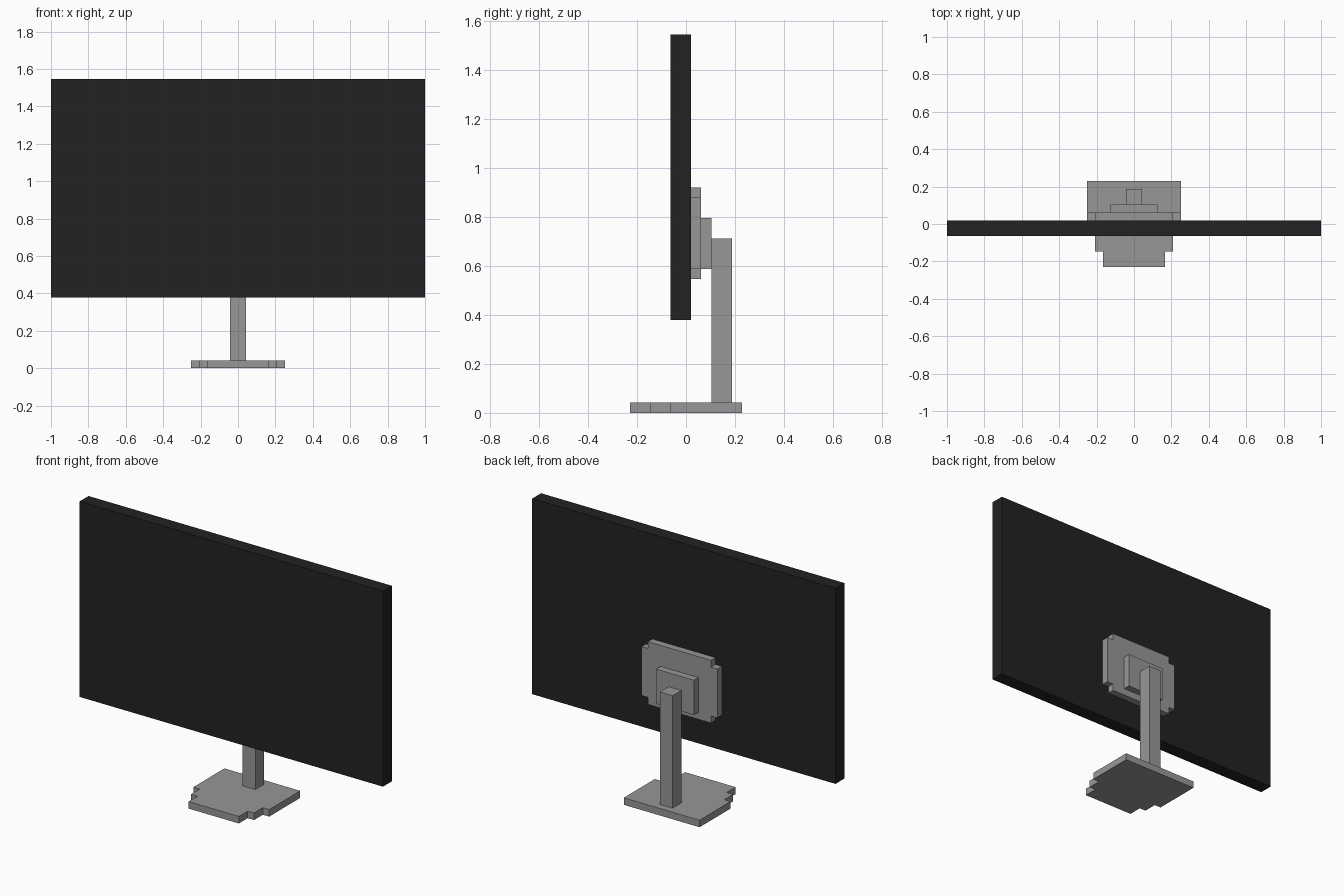
import bpy
import bmesh
from mathutils import Vector

cube = bpy.data.objects.get("Cube")
if cube:
    bpy.data.objects.remove(cube, do_unlink=True)


def material(name, value):
    m = bpy.data.materials.new(name)
    m.use_nodes = True
    colour = (value, value, value, 1)
    m.diffuse_color = colour
    bsdf = m.node_tree.nodes["Principled BSDF"]
    bsdf.inputs["Base Color"].default_value = colour
    bsdf.inputs["Roughness"].default_value = 0.7
    return m


black = material("black_plastic", 0.016)
grey = material("grey_metal", 0.31)


def prism(name, points, direction, mat):
    """Extrude a closed outline along a direction."""
    bm = bmesh.new()
    face = bm.faces.new([bm.verts.new(p) for p in points])
    result = bmesh.ops.extrude_face_region(bm, geom=[face], use_keep_orig=True)
    moved = [v for v in result["geom"] if isinstance(v, bmesh.types.BMVert)]
    bmesh.ops.translate(bm, verts=moved, vec=Vector(direction))
    bmesh.ops.recalc_face_normals(bm, faces=bm.faces[:])
    mesh = bpy.data.meshes.new(name)
    bm.to_mesh(mesh)
    bm.free()
    mesh.materials.append(mat)
    obj = bpy.data.objects.new(name, mesh)
    bpy.context.collection.objects.link(obj)
    return obj


def box(name, half_x, y, z, mat):
    """Box centred on x, spanning the given y and z ranges."""
    outline = [(-half_x, y[0], z[0]), (half_x, y[0], z[0]),
               (half_x, y[0], z[1]), (-half_x, y[0], z[1])]
    return prism(name, outline, (0, y[1] - y[0], 0), mat)


def mirrored(half):
    """Complete a right-hand half outline across x = 0."""
    return half + [(-x, v) for x, v in reversed(half)]


# Screen panel
box("screen", 1.0, (-0.063, 0.02), (0.379, 1.545), black)

# Mounting plate with notched corners
plate = mirrored([(0.208, 0.546), (0.208, 0.588), (0.25, 0.588),
                  (0.25, 0.879), (0.208, 0.879), (0.208, 0.92)])
prism("mount_plate", [(x, 0.02, z) for x, z in plate], (0, 0.042, 0), grey)

# Arm block between plate and column
box("mount_block", 0.125, (0.062, 0.104), (0.588, 0.795), grey)

# Column
box("column", 0.042, (0.104, 0.187), (0.042, 0.712), grey)

# Stepped base
base = mirrored([(0.166, -0.229), (0.166, -0.146), (0.208, -0.146),
                 (0.208, -0.063), (0.25, -0.063), (0.25, 0.229)])
prism("base", [(x, y, 0) for x, y in base], (0, 0, 0.042), grey)
